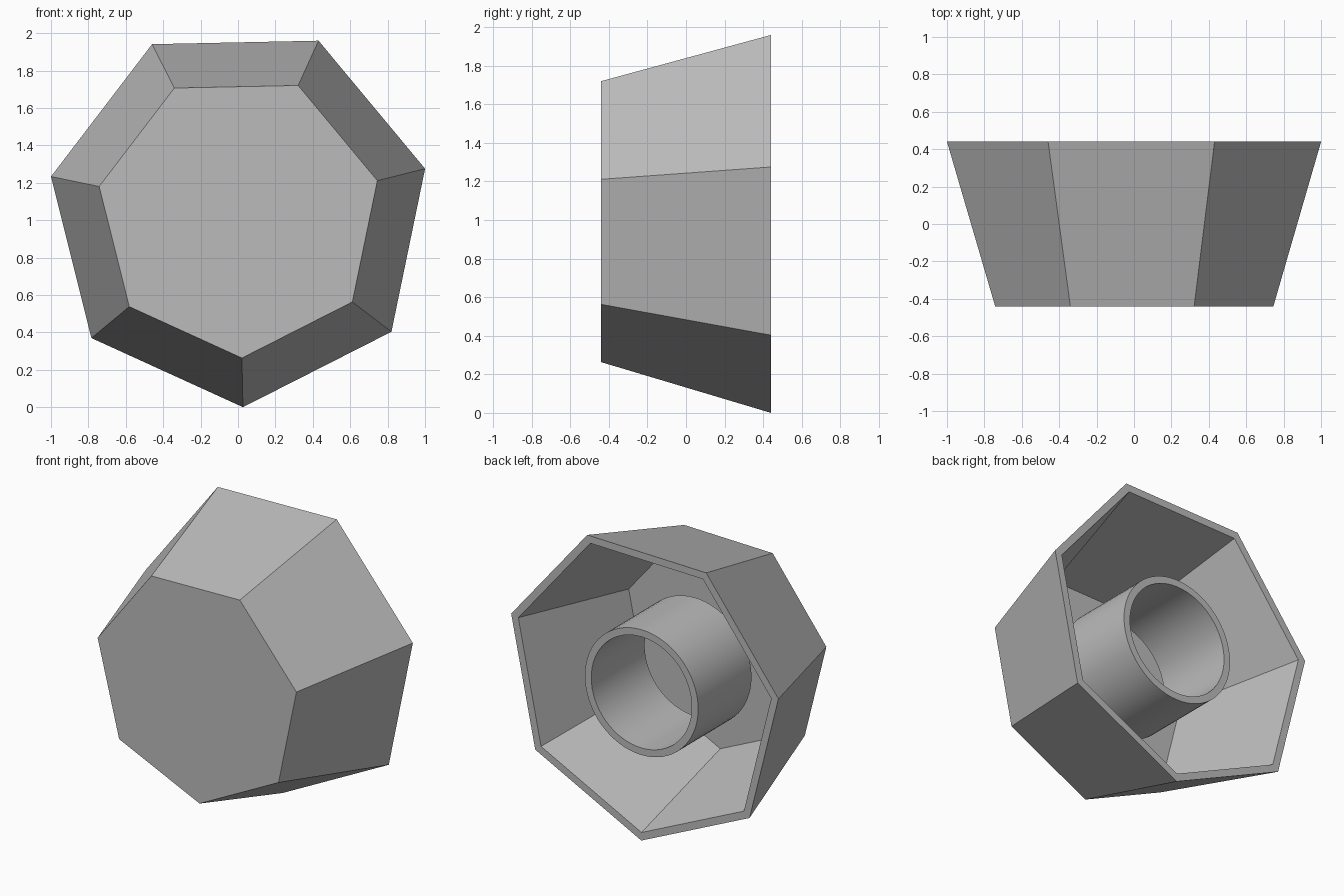
import bpy, bmesh, math

cube = bpy.data.objects.get("Cube")
if cube:
    bpy.data.objects.remove(cube, do_unlink=True)

grey = bpy.data.materials.new("plain_grey")
grey.use_nodes = True
colour = (0.5, 0.5, 0.5, 1)
grey.diffuse_color = colour
grey.node_tree.nodes["Principled BSDF"].inputs["Base Color"].default_value = colour


def ring_solid(name, profile, sides, centre, start=0.0, closed=False):
    """Sweep (radius, y) points round the y axis; close the loop or cap both ends."""
    bm = bmesh.new()
    rings = []
    for radius, y in profile:
        ring = []
        for i in range(sides):
            a = start + math.tau * i / sides
            ring.append(bm.verts.new((centre[0] + radius * math.cos(a), y,
                                      centre[1] + radius * math.sin(a))))
        rings.append(ring)
    pairs = list(zip(rings, rings[1:]))
    if closed:
        pairs.append((rings[-1], rings[0]))
    else:
        bm.faces.new(rings[0])
        bm.faces.new(rings[-1])
    for a, b in pairs:
        for i in range(sides):
            j = (i + 1) % sides
            bm.faces.new((a[i], a[j], b[j], b[i]))
    bmesh.ops.recalc_face_normals(bm, faces=bm.faces)
    mesh = bpy.data.meshes.new(name)
    bm.to_mesh(mesh)
    bm.free()
    mesh.materials.append(grey)
    obj = bpy.data.objects.new(name, mesh)
    bpy.context.collection.objects.link(obj)
    return obj


# Tapered seven-sided cup, open at the back
front, back = -0.44, 0.44
ring_solid("cup_shell",
           [(0.763, front), (1.026, back), (0.971, back), (0.722, front + 0.045)],
           7, (0.005, 1.026), math.radians(-88.8))

# Round sleeve inside the cup, flush with the rim
sleeve = ring_solid("inner_sleeve",
                    [(0.424, back), (0.424, -0.13), (0.376, -0.13), (0.376, back)],
                    64, (0.025, 1.003), closed=True)
bpy.ops.object.select_all(action="DESELECT")
sleeve.select_set(True)
bpy.context.view_layer.objects.active = sleeve
bpy.ops.object.shade_smooth_by_angle(angle=math.radians(30))
